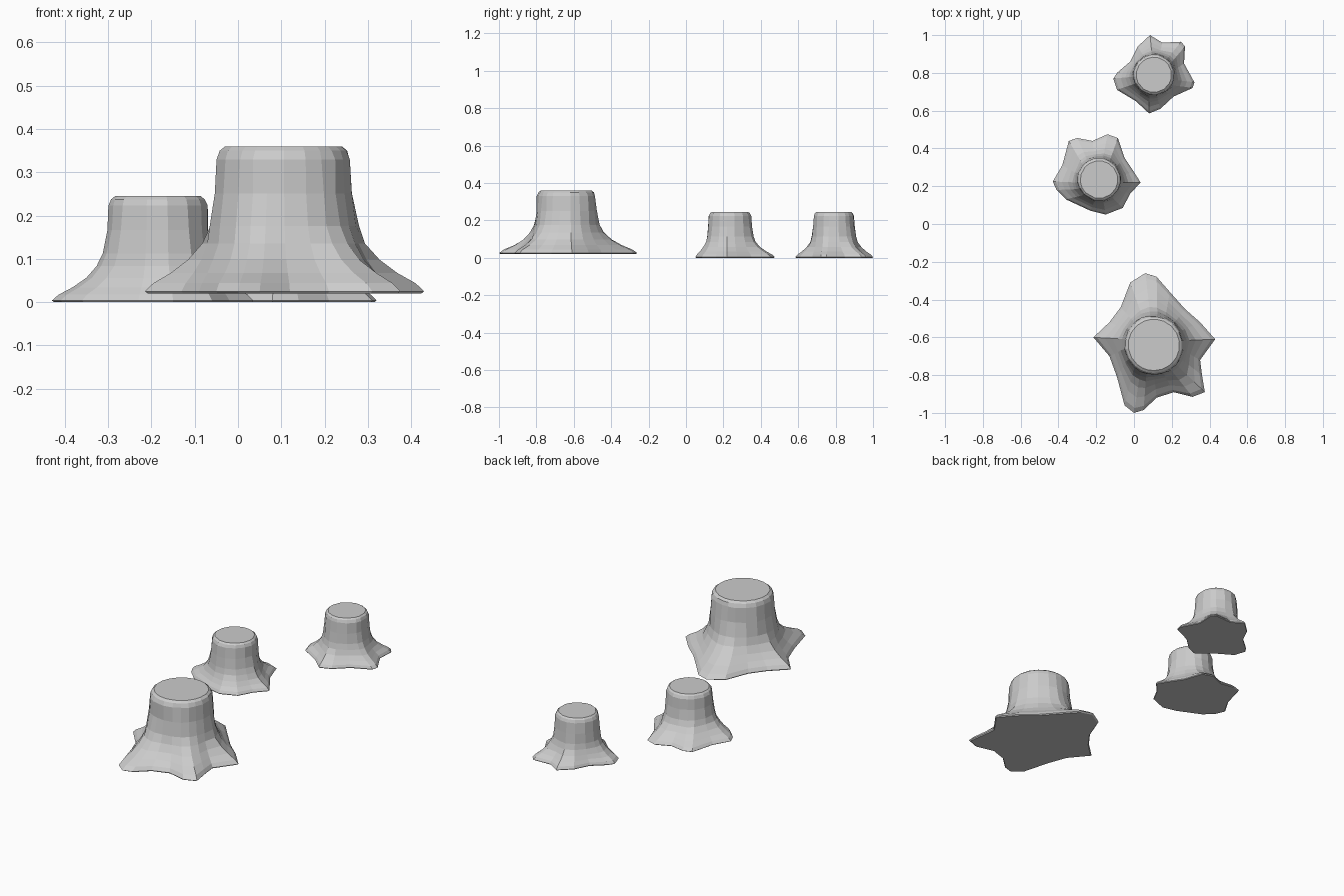
import bpy, bmesh, math, random
from mathutils import Vector

random.seed(4)
cube = bpy.data.objects.get("Cube")
if cube:
    bpy.data.objects.remove(cube, do_unlink=True)

grey = bpy.data.materials.new("light grey")
grey.use_nodes = True
COLOUR = (0.6, 0.6, 0.6, 1)
grey.diffuse_color = COLOUR
grey.node_tree.nodes["Principled BSDF"].inputs["Base Color"].default_value = COLOUR

# Stump profile: height fraction, root flare, trunk radius factor
PROFILE = [(0, 0.96, 1), (0.015, 1, 1), (0.07, 0.88, 1), (0.14, 0.62, 1.02),
           (0.23, 0.36, 1.03), (0.34, 0.17, 1.03), (0.46, 0.06, 1.03),
           (0.68, 0, 1.01), (0.91, 0, 0.98), (0.97, 0, 0.93), (1, 0, 0.85)]


def stump(name, centre, radius, bottom, top, outline):
    """Loft from the lobed root outline up to a round cut top."""
    c = Vector(centre)
    roots = [Vector(p) - c for p in outline]
    n = len(roots)
    start = math.atan2(roots[0].y, roots[0].x)
    bm = bmesh.new()
    rings = []
    for level, (h, flare, factor) in enumerate(PROFILE):
        ring = []
        for i, root in enumerate(roots):
            # Trunk columns sit between even spacing and the root directions
            even = start - i * math.tau / n
            d = Vector((math.cos(even), math.sin(even))) + root.normalized()
            trunk = d.normalized() * radius * factor
            if 2 < level < 9:
                trunk *= random.uniform(0.98, 1.02)
            p = c + trunk.lerp(root, flare)
            ring.append(bm.verts.new((p.x, p.y, bottom + (top - bottom) * h)))
        rings.append(ring)
    for low, high in zip(rings, rings[1:]):
        for i in range(n):
            j = (i + 1) % n
            bm.faces.new((low[i], low[j], high[j], high[i]))
    bm.faces.new(rings[0])
    bm.faces.new(rings[-1])
    bmesh.ops.recalc_face_normals(bm, faces=bm.faces)
    mesh = bpy.data.meshes.new(name)
    bm.to_mesh(mesh)
    bm.free()
    mesh.materials.append(grey)
    obj = bpy.data.objects.new(name, mesh)
    bpy.context.collection.objects.link(obj)


# Outlines run clockwise from the back
stump("large_stump", (0.105, -0.64), 0.16, 0.02, 0.36, [
    (0.06, -0.26), (0.12, -0.28), (0.19, -0.36), (0.27, -0.45), (0.35, -0.52),
    (0.43, -0.61), (0.35, -0.72), (0.36, -0.8), (0.375, -0.89), (0.31, -0.915),
    (0.21, -0.89), (0.12, -0.92), (0.05, -0.985), (0, -1), (-0.05, -0.96),
    (-0.09, -0.81), (-0.13, -0.7), (-0.215, -0.6), (-0.13, -0.52),
    (-0.07, -0.44), (-0.02, -0.31)])

stump("middle_stump", (-0.185, 0.235), 0.117, 0, 0.245, [
    (-0.14, 0.475), (-0.085, 0.455), (-0.05, 0.35), (0, 0.275), (0.035, 0.22),
    (-0.02, 0.16), (-0.06, 0.085), (-0.15, 0.05), (-0.23, 0.07),
    (-0.36, 0.13), (-0.41, 0.18), (-0.43, 0.225), (-0.38, 0.31),
    (-0.345, 0.44), (-0.3, 0.455), (-0.22, 0.44)])

stump("back_stump", (0.105, 0.79), 0.11, 0, 0.245, [
    (0.085, 1), (0.15, 0.96), (0.25, 0.965), (0.27, 0.94), (0.265, 0.85),
    (0.32, 0.75), (0.31, 0.72), (0.21, 0.675), (0.14, 0.61), (0.08, 0.585),
    (0.01, 0.65), (-0.09, 0.71), (-0.11, 0.77), (-0.09, 0.8), (-0.02, 0.86),
    (0.02, 0.94)])
